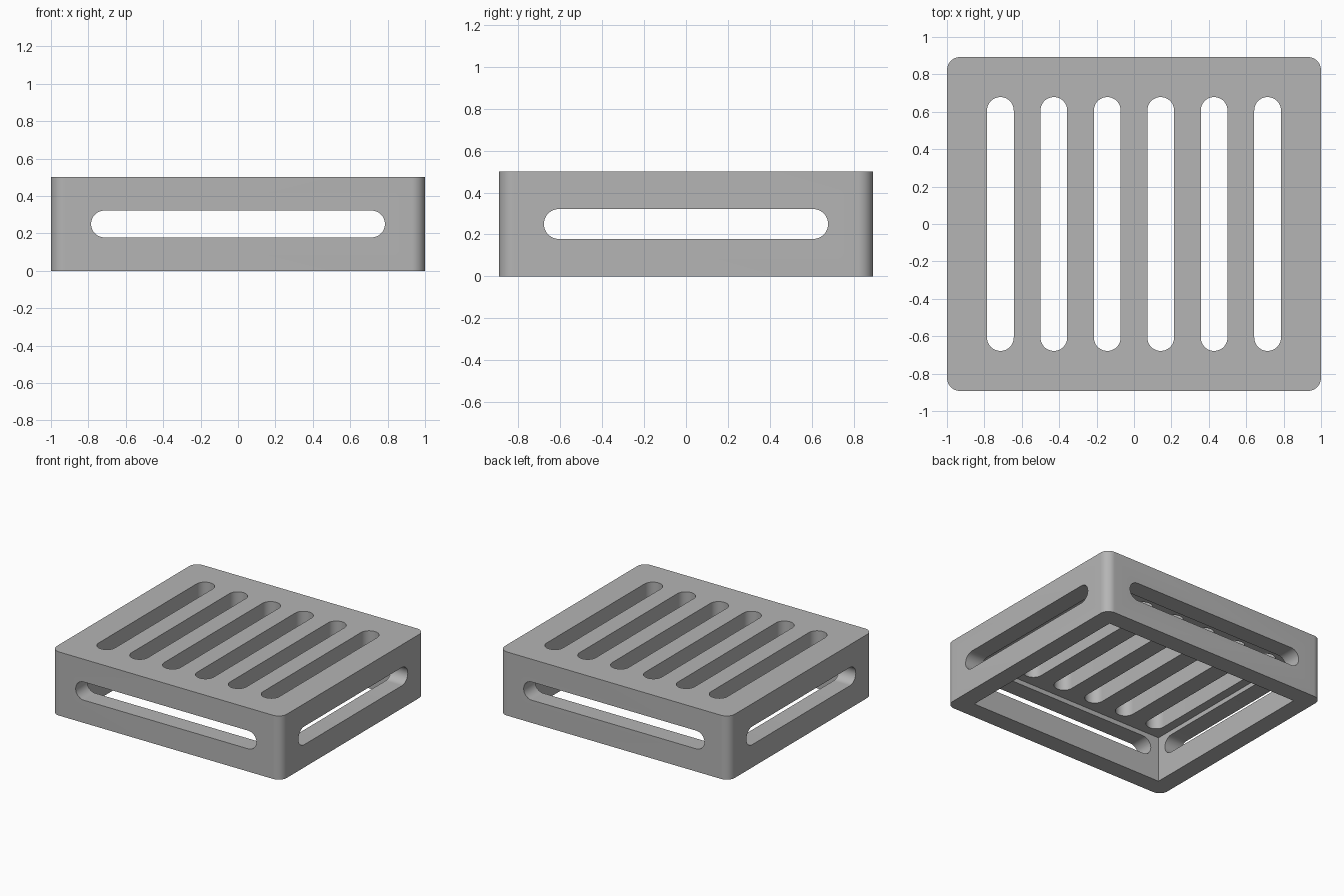
import bpy
import bmesh
from math import sin, cos, pi
from mathutils import Matrix

if "Cube" in bpy.data.objects:
    bpy.data.objects.remove(bpy.data.objects["Cube"], do_unlink=True)

U = 1 / 7                                  # design module
W, D, H = 14 * U, 12.5 * U, 3.5 * U        # outer size
WALL = U
R = U / 2                                  # corner and slot radius

grey = bpy.data.materials.new("grey")
grey.use_nodes = True
colour = (0.46, 0.46, 0.46, 1)
grey.diffuse_color = colour
grey.node_tree.nodes["Principled BSDF"].inputs["Base Color"].default_value = colour


def rounded_prism(name, sx, sy, depth, radius, matrix, steps=12):
    """Rounded rectangle extruded along its local z, centred on its origin."""
    bm = bmesh.new()
    verts = []
    for i, (cx, cy) in enumerate([(1, 1), (-1, 1), (-1, -1), (1, -1)]):
        for s in range(steps + 1 if radius else 1):
            a = (i + s / steps) * pi / 2
            x = cx * (sx / 2 - radius) + radius * cos(a)
            y = cy * (sy / 2 - radius) + radius * sin(a)
            verts.append(bm.verts.new((x, y, -depth / 2)))
    bmesh.ops.remove_doubles(bm, verts=verts, dist=1e-5)
    face = bm.faces.new([v for v in verts if v.is_valid])
    top = bmesh.ops.extrude_face_region(bm, geom=[face])["geom"]
    bmesh.ops.translate(bm, vec=(0, 0, depth),
                        verts=[g for g in top if isinstance(g, bmesh.types.BMVert)])
    bmesh.ops.transform(bm, matrix=matrix, verts=bm.verts)
    bmesh.ops.recalc_face_normals(bm, faces=bm.faces)
    mesh = bpy.data.meshes.new(name)
    bm.to_mesh(mesh)
    bm.free()
    mesh.materials.append(grey)
    obj = bpy.data.objects.new(name, mesh)
    bpy.context.collection.objects.link(obj)
    return obj


def at(x, y, z):
    return Matrix.Translation((x, y, z))


# Outer block with rounded vertical corners
tray = rounded_prism("slotted_tray", W, D, H, R, at(0, 0, H / 2))

# Square-cornered hollow, open underneath
hollow_depth = H - WALL + 0.2
cutters = [rounded_prism("hollow_cutter", W - 2 * WALL, D - 2 * WALL, hollow_depth, 0,
                         at(0, 0, H - WALL - hollow_depth / 2))]

# Row of slots through the top
for i in range(6):
    cutters.append(rounded_prism("top_slot_cutter", U, D - 3 * U, 0.3, R,
                                 at((i - 2.5) * 2 * U, 0, H)))

# One long slot through each pair of opposite walls
cutters.append(rounded_prism("front_back_slot_cutter", W - 3 * U, U, 3, R,
                             at(0, 0, H / 2) @ Matrix.Rotation(pi / 2, 4, "X")))
cutters.append(rounded_prism("side_slot_cutter", U, D - 3 * U, 3, R,
                             at(0, 0, H / 2) @ Matrix.Rotation(pi / 2, 4, "Y")))

bpy.context.view_layer.objects.active = tray
for cutter in cutters:
    cutter.hide_render = True
    mod = tray.modifiers.new("cut", "BOOLEAN")
    mod.operation = "DIFFERENCE"
    mod.solver = "EXACT"
    mod.object = cutter
    bpy.ops.object.modifier_apply(modifier=mod.name)
    bpy.data.objects.remove(cutter, do_unlink=True)

# Smooth rounded corners and slot ends, crisp edges elsewhere
bpy.ops.object.select_all(action="DESELECT")
tray.select_set(True)
bpy.ops.object.shade_smooth_by_angle(angle=pi / 6)
